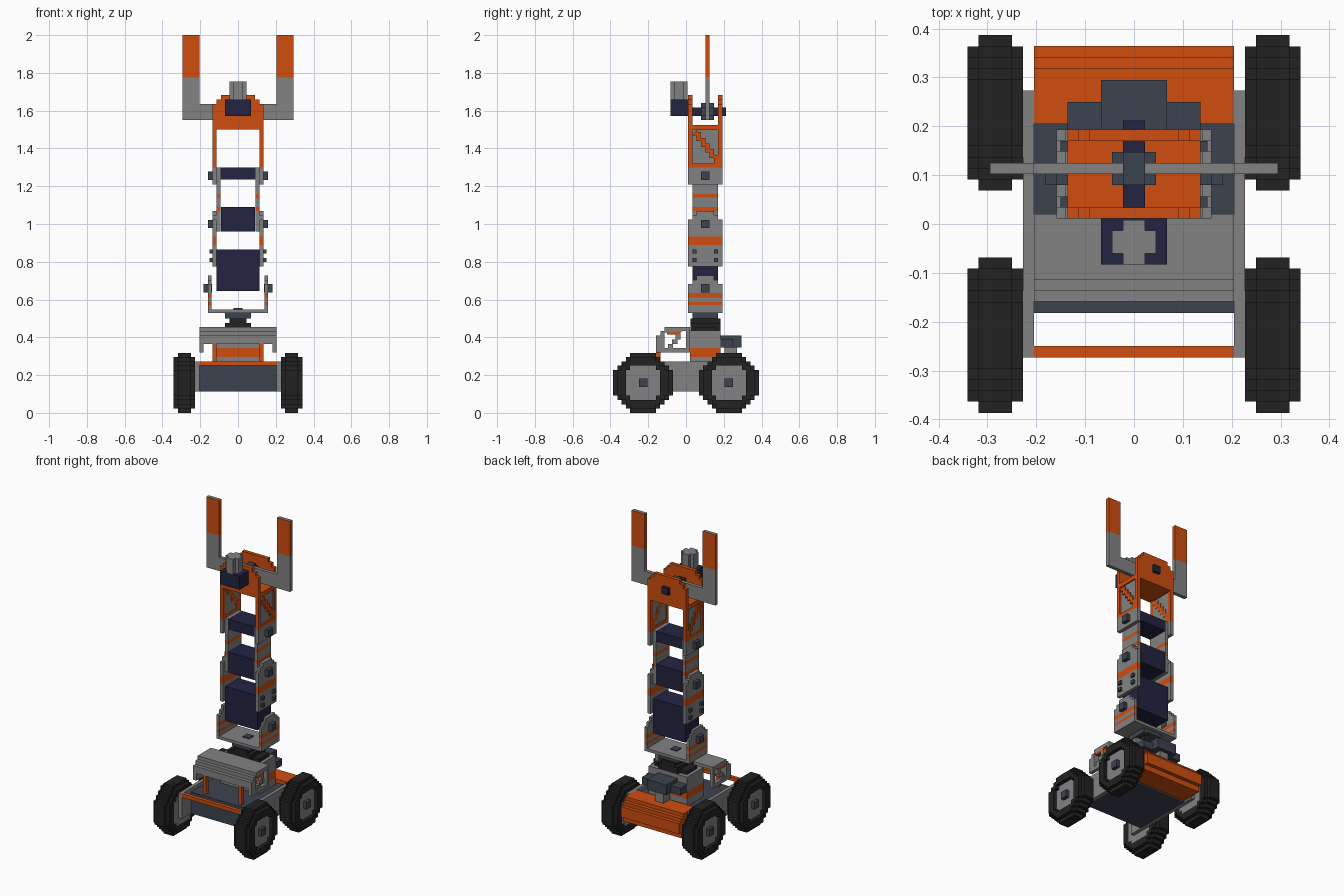
import bpy, bmesh, math
from mathutils import Vector

if "Cube" in bpy.data.objects:
    bpy.data.objects.remove(bpy.data.objects["Cube"])

U = 2 / 88  # block size of the stepped shapes


def material(name, rgb):
    m = bpy.data.materials.new(name)
    m.diffuse_color = (*rgb, 1)
    m.use_nodes = True
    m.node_tree.nodes["Principled BSDF"].inputs["Base Color"].default_value = m.diffuse_color
    return m


GREY = material("grey", (0.225, 0.225, 0.225))
ORANGE = material("orange", (0.62, 0.075, 0.005))
NAVY = material("navy", (0.017, 0.017, 0.055))
SLATE = material("slate", (0.046, 0.056, 0.078))
BLACK = material("tyre black", (0.016, 0.016, 0.016))


def finish(name, bm, mat, mirror=(False, False)):
    bmesh.ops.recalc_face_normals(bm, faces=bm.faces)
    me = bpy.data.meshes.new(name)
    bm.to_mesh(me)
    bm.free()
    me.materials.append(mat)
    ob = bpy.data.objects.new(name, me)
    bpy.context.collection.objects.link(ob)
    if any(mirror):
        mod = ob.modifiers.new("mirror", "MIRROR")
        mod.use_axis = (mirror[0], mirror[1], False)
        mod.use_mirror_merge = False
    return ob


def prism(name, profile, axis, lo, hi, mat, pair=False, bands=()):
    """Extrude a 2D profile along x (profile in y,z) or y (profile in x,z).
    bands: height ranges painted orange."""
    bm = bmesh.new()
    place = (lambda p, t: (t, *p)) if axis == "x" else (lambda p, t: (p[0], t, p[1]))
    f = bm.faces.new([bm.verts.new(place(p, lo)) for p in profile])
    r = bmesh.ops.extrude_face_region(bm, geom=[f])
    d = Vector((hi - lo, 0, 0) if axis == "x" else (0, hi - lo, 0))
    bmesh.ops.translate(bm, vec=d, verts=[v for v in r["geom"] if isinstance(v, bmesh.types.BMVert)])
    for z in [z for b in bands for z in b]:
        bmesh.ops.bisect_plane(bm, geom=bm.verts[:] + bm.edges[:] + bm.faces[:],
                               plane_co=(0, 0, z), plane_no=(0, 0, 1))
    for f in bm.faces:
        z = f.calc_center_median().z
        f.material_index = int(any(a < z < b for a, b in bands))
    ob = finish(name, bm, mat, (pair, False))
    if bands:
        ob.data.materials.append(ORANGE)
    return ob


def box(name, x, y, z, mat, pair=False, bands=()):
    return prism(name, [(y[0], z[0]), (y[1], z[0]), (y[1], z[1]), (y[0], z[1])],
                 "x", x[0], x[1], mat, pair, bands)


def blocks(name, inside, mat, centre, xr, n=7):
    """Stepped solid from unit blocks; inside(i, r) decides which are filled."""
    cells = {(i, j, k) for i in range(*xr) for j in range(-n, n) for k in range(-n, n)
             if inside(i, math.hypot(j + .5, k + .5))}
    bm = bmesh.new()
    for c in cells:
        for a in range(3):
            for s in (0, 1):
                nb = list(c)
                nb[a] += 2 * s - 1
                if tuple(nb) in cells:
                    continue
                vs = []
                for p, q in ((0, 0), (1, 0), (1, 1), (0, 1)):
                    v = list(c)
                    v[a] += s
                    v[(a + 1) % 3] += p
                    v[(a + 2) % 3] += q
                    vs.append(bm.verts.new(Vector(v) * U + Vector(centre)))
                bm.faces.new(vs)
    bmesh.ops.remove_doubles(bm, verts=bm.verts, dist=1e-4)
    return finish(name, bm, mat, (True, True))


# wheels: tyre with raised tread, recessed hub, axle cap
WC = (0, 10 * U, 7 * U)
blocks("tyre", lambda i, r: 4.4 < r < (7 if 11 <= i <= 13 else 6.3), BLACK, WC, (10, 15))
blocks("wheel_hub", lambda i, r: r < 4.4, GREY, WC, (10, 14))
blocks("wheel_cap", lambda i, r: r < 1, SLATE, WC, (14, 15))

# chassis
box("chassis_side", (.205, .227), (-.273, .273), (.114, .273), GREY, True)
box("chassis_body", (-.205, .205), (-.182, .205), (.114, .25), SLATE)
box("front_bar", (-.205, .205), (-.273, -.25), (.25, .273), ORANGE)
prism("rear_bumper", [(.205, .125), (.34, .125), (.34, .16), (.364, .16), (.364, .227), (.341, .227),
                      (.341, .25), (.318, .25), (.318, .273), (.205, .273)], "x", -.205, .205, ORANGE)

# front hood on posts, open sides with a brace
prism("hood_shell", [(-.159, .365), (-.159, .41), (-.136, .41), (-.136, .433), (-.114, .433),
                     (-.114, .455), (.02, .455), (.02, .435), (-.114, .425), (-.114, .365)],
      "x", -.205, .205, GREY)
box("hood_side_front", (.182, .205), (-.159, -.114), (.32, .4), GREY, True)
box("hood_side_sill", (.182, .205), (-.114, .02), (.32, .343), GREY, True)
box("hood_side_rear", (.182, .205), (0, .02), (.343, .435), GREY, True)
prism("hood_brace", [(-.095, .343), (-.068, .343), (-.068, .366), (-.045, .366), (-.045, .389),
                     (-.03, .389), (-.03, .415), (-.055, .415), (-.055, .389), (-.075, .389),
                     (-.075, .366), (-.095, .366)], "x", .182, .205, GREY, True)
box("hood_trim", (.182, .205), (-.1, -.03), (.415, .435), ORANGE, True)
box("hood_post", (.114, .136), (-.159, -.136), (.25, .366), ORANGE, True)

# turret base and turntable
box("turret_base", (-.136, .136), (.02, .182), (.25, .435), GREY, bands=[(.295, .343)])
box("turntable", (-.068, .068), (.023, .182), (.435, .477), BLACK)
box("turntable_wide", (-.114, .114), (.05, .155), (.435, .455), BLACK)
box("turntable_neck", (-.045, .045), (.023, .182), (.477, .5), BLACK)
box("turntable_top", (-.068, .068), (.035, .17), (.5, .53), SLATE)

# rear motor
box("rear_motor", (-.068, .068), (.182, .295), (.345, .41), SLATE)
box("rear_motor_arm", (.068, .136), (.182, .25), (.345, .39), SLATE, True)
box("rear_motor_foot", (-.03, .03), (.205, .27), (.273, .345), GREY)


def ear(y0, y1, z0, z1, step=.045):
    """Side plate profile with a stepped rounded top."""
    h = step / 2
    return [(y0, z0), (y1, z0), (y1, z1 - step), (y1 - h, z1 - step), (y1 - h, z1 - h), (y1 - step, z1 - h),
            (y1 - step, z1), (y0 + step, z1), (y0 + step, z1 - h), (y0 + h, z1 - h), (y0 + h, z1 - step),
            (y0, z1 - step)]


def axle(name, x, z):
    box(name, (x, x + .045), (.08, .125), (z - .022, z + .022), SLATE, True)


# arm: shoulder bracket
box("shoulder_floor", (-.159, .159), (.011, .193), (.53, .548), GREY)
box("shoulder_floor_bolt", (-.023, .023), (.08, .125), (.548, .554), SLATE)
prism("shoulder_plate", ear(.011, .193, .53, .727), "x", .14, .159, GREY, True,
      [(.572, .588), (.612, .636)])
axle("shoulder_axle", .137, .66)
box("lower_arm_core", (-.114, .114), (.034, .17), (.645, .865), NAVY)

# arm: elbow plates
prism("elbow_plate", ear(.011, .193, .775, 1.07), "x", .114, .136, GREY, True, [(.89, .934)])
for y in (.045, .159):
    for z in (.81, .855):
        box("elbow_bolt", (.136, .15), (y - .011, y + .011), (z - .011, z + .011), SLATE, True)
axle("elbow_axle", .114, 1.0)
box("elbow_core", (-.091, .091), (.034, .17), (.96, 1.09), NAVY)

# arm: upper link
box("upper_link", (.093, .114), (.034, .17), (.96, 1.3), GREY, True, [(1.07, 1.09), (1.14, 1.16)])
box("wrist_core", (-.093, .093), (.034, .17), (1.235, 1.3), NAVY)
box("wrist_plate", (.114, .136), (.011, .193), (1.21, 1.3), GREY, True)
axle("wrist_axle", .114, 1.255)

# head: side frames with inset panel and diagonal
box("head_panel", (.116, .127), (.02, .184), (1.3, 1.51), GREY, True)
box("head_frame_low", (.114, .136), (.011, .193), (1.295, 1.32), ORANGE, True)
box("head_frame_high", (.114, .136), (.034, .17), (1.498, 1.525), ORANGE, True)
for y in (.011, .17):
    box("head_frame_post", (.114, .136), (y, y + .023), (1.32, 1.525), ORANGE, True)
n = 6
down = [(.034 + .0227 * i, 1.498 - .0297 * (i + j)) for i in range(n) for j in (0, 1)]
prism("head_diagonal", [(y, z) for y, z in down[1:]] + [(.17, 1.32), (.17, 1.365)] +
      [(min(y + .023, .17), min(z + .018, 1.498)) for y, z in reversed(down[:-2])],
      "x", .114, .136, ORANGE, True)
box("head_floor", (-.136, .136), (.034, .17), (1.5, 1.522), ORANGE)
crown = [(.136, 1.5), (.136, 1.635), (.114, 1.635), (.114, 1.658), (.091, 1.658), (.091, 1.682)]
for label, y in (("front", .011), ("back", .17)):
    prism("head_plate_" + label, crown + [(-x, z) for x, z in reversed(crown)], "y", y, y + .023, ORANGE)

# head: rotor shaft and fork
box("fork_shaft", (-.023, .023), (.023, .212), (1.573, 1.618), NAVY)
box("fork_hub", (-.045, .045), (.08, .147), (1.573, 1.618), SLATE)
box("fork_hub_tall", (-.023, .023), (.08, .147), (1.55, 1.641), SLATE)
box("fork_bar", (-.205, .205), (.102, .125), (1.55, 1.636), GREY)
box("fork_prong", (.205, .295), (.102, .125), (1.55, 2.0), GREY, True, [(1.775, 2.0)])

# head: front camera box with stepped round lamp
box("camera_box", (-.068, .068), (-.083, .011), (1.573, 1.66), NAVY)
box("lamp_long", (-.023, .023), (-.083, .008), (1.66, 1.755), GREY)
box("lamp_side", (.023, .045), (-.06, -.013), (1.66, 1.755), GREY, True)
